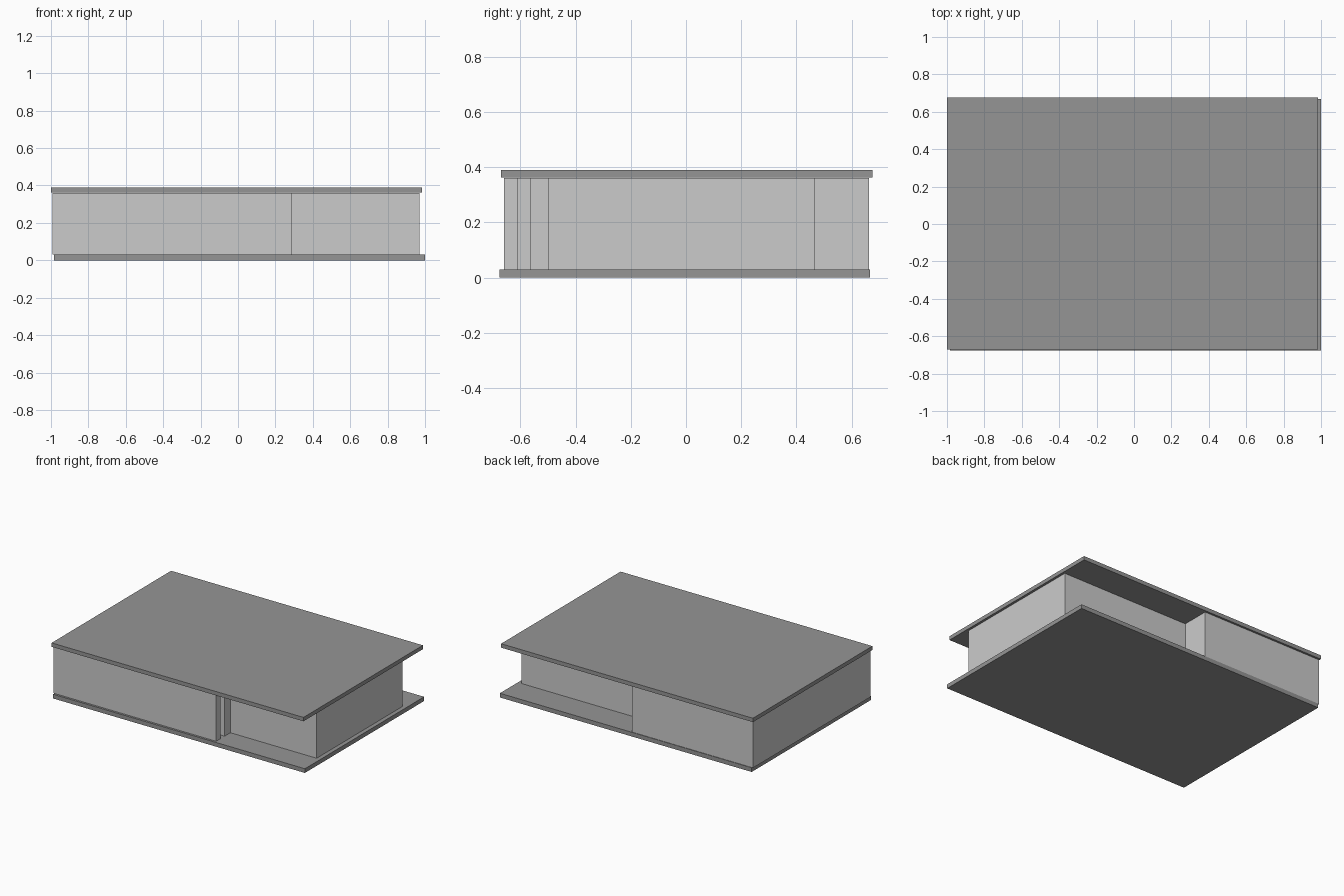
import bpy, bmesh
from mathutils import Vector

if "Cube" in bpy.data.objects:
    bpy.data.objects.remove(bpy.data.objects["Cube"])

dark = bpy.data.materials.new("dark_grey")
dark.diffuse_color = (0.3, 0.3, 0.3, 1)
dark.use_nodes = True
dark.node_tree.nodes["Principled BSDF"].inputs["Base Color"].default_value = dark.diffuse_color


def finish(bm, name, mat=None):
    bmesh.ops.recalc_face_normals(bm, faces=bm.faces)
    me = bpy.data.meshes.new(name)
    bm.to_mesh(me)
    bm.free()
    ob = bpy.data.objects.new(name, me)
    bpy.context.collection.objects.link(ob)
    if mat:
        me.materials.append(mat)
    return ob


def slab(name, lo, hi):
    bm = bmesh.new()
    bmesh.ops.create_cube(bm, size=1)
    lo, hi = Vector(lo), Vector(hi)
    bmesh.ops.scale(bm, vec=hi - lo, verts=bm.verts)
    bmesh.ops.translate(bm, vec=(lo + hi) / 2, verts=bm.verts)
    return finish(bm, name, dark)


def wall(name, path, thick, z0, z1):
    """Open wall run with mitred corners, thickened to the right of the path."""
    pts = [Vector(p) for p in path]
    sides = [(b - a).normalized() for a, b in zip(pts, pts[1:])]
    sides = [Vector((d.y, -d.x)) for d in sides]
    bm = bmesh.new()
    rings = []
    for i, p in enumerate(pts):
        a, b = sides[max(i - 1, 0)], sides[min(i, len(sides) - 1)]
        q = p + (a + b) * (thick / (1 + a.dot(b)))
        rings.append([bm.verts.new((v.x, v.y, z))
                      for v, z in ((p, z0), (p, z1), (q, z1), (q, z0))])
    for r, s in zip(rings, rings[1:]):
        for k in range(4):
            n = (k + 1) % 4
            bm.faces.new((r[k], r[n], s[n], s[k]))
    bm.faces.new(rings[0])
    bm.faces.new(rings[-1])
    return finish(bm, name)


# Floor and roof slabs, slightly offset from each other
slab("floor_slab", (-0.985, -0.675, 0), (1.0, 0.667, 0.03))
slab("roof_slab", (-1.0, -0.67, 0.362), (0.985, 0.675, 0.39))

# Hollow stepped outer wall, with a narrow doorway left at the front step
wall("outer_wall",
     [(0.29, -0.66), (-0.993, -0.66), (-0.993, 0.663), (-0.04, 0.663),
      (-0.04, 0.465), (0.97, 0.465), (0.97, -0.50), (0.29, -0.50),
      (0.29, -0.565)],
     0.05, 0.03, 0.36)
